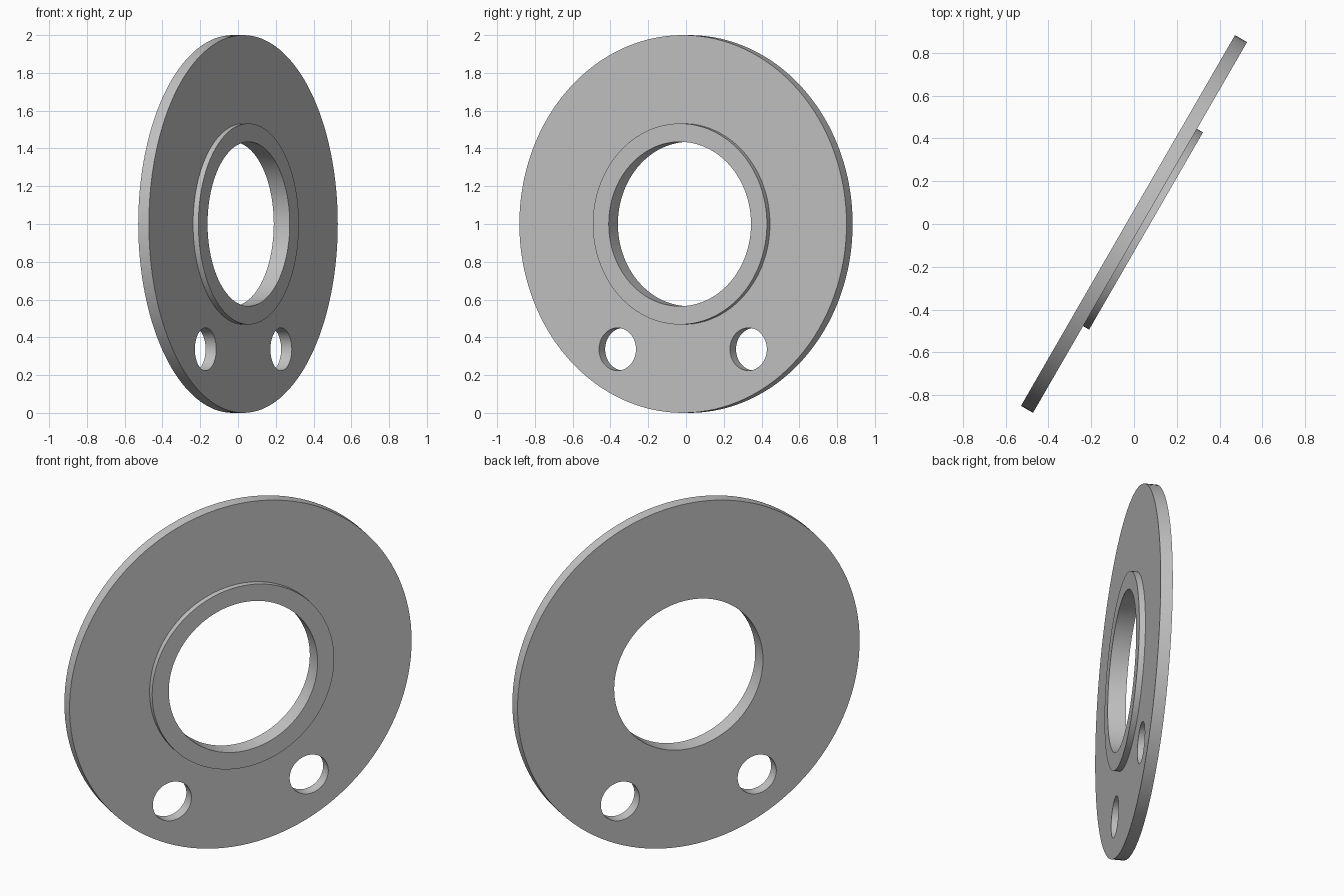
import bpy
import bmesh
import math
from mathutils import Matrix, Vector

cube = bpy.data.objects.get("Cube")
if cube:
    bpy.data.objects.remove(cube, do_unlink=True)

SIDES = 128
OUTER, COLLAR, BORE = 1.0, 0.532, 0.435
HALF, COLLAR_TOP = 0.0325, 0.065
HOLE_RADIUS, HOLE_X, HOLE_Y = 0.113, 0.4, -0.663

# The disc's local axis becomes horizontal, with its plane turned about the vertical
POSE = (Matrix.Translation((0, 0, 1))
        @ Matrix.Rotation(math.radians(60), 4, 'Z')
        @ Matrix.Rotation(math.radians(90), 4, 'X'))


def make_object(name, bm):
    bmesh.ops.recalc_face_normals(bm, faces=bm.faces)
    mesh = bpy.data.meshes.new(name)
    bm.to_mesh(mesh)
    bm.free()
    obj = bpy.data.objects.new(name, mesh)
    bpy.context.collection.objects.link(obj)
    obj.matrix_world = POSE
    return obj


# Grey material
grey = bpy.data.materials.new("grey metal")
grey.use_nodes = True
colour = (0.55, 0.55, 0.55, 1)
grey.diffuse_color = colour
grey.node_tree.nodes["Principled BSDF"].inputs["Base Color"].default_value = colour

# Flange disc with raised collar and central bore, turned from one cross-section
profile = [(BORE, -HALF), (OUTER, -HALF), (OUTER, HALF),
           (COLLAR, HALF), (COLLAR, COLLAR_TOP), (BORE, COLLAR_TOP)]
bm = bmesh.new()
verts = [bm.verts.new((r, 0, z)) for r, z in profile]
edges = [bm.edges.new((verts[i - 1], verts[i])) for i in range(len(verts))]
bmesh.ops.spin(bm, geom=verts + edges, cent=(0, 0, 0), axis=(0, 0, 1),
               angle=math.tau, steps=SIDES, use_duplicate=False)
bmesh.ops.remove_doubles(bm, verts=bm.verts, dist=0.0001)
flange = make_object("flange_disc", bm)
flange.data.materials.append(grey)

# Two bolt holes, cut right through
bm = bmesh.new()
for side in (-1, 1):
    bmesh.ops.create_cone(bm, cap_ends=True, segments=SIDES // 2,
                          radius1=HOLE_RADIUS, radius2=HOLE_RADIUS, depth=0.3,
                          matrix=Matrix.Translation(Vector((side * HOLE_X, HOLE_Y, 0))))
cutter = make_object("bolt_hole_cutter", bm)
cutter.hide_render = True

cut = flange.modifiers.new("bolt_holes", 'BOOLEAN')
cut.operation = 'DIFFERENCE'
cut.solver = 'EXACT'
cut.object = cutter

bpy.ops.object.select_all(action='DESELECT')
flange.select_set(True)
bpy.context.view_layer.objects.active = flange
bpy.ops.object.modifier_apply(modifier=cut.name)
bpy.data.objects.remove(cutter, do_unlink=True)

# Smooth round walls, sharp rims
bpy.ops.object.shade_smooth_by_angle(angle=math.radians(30))
